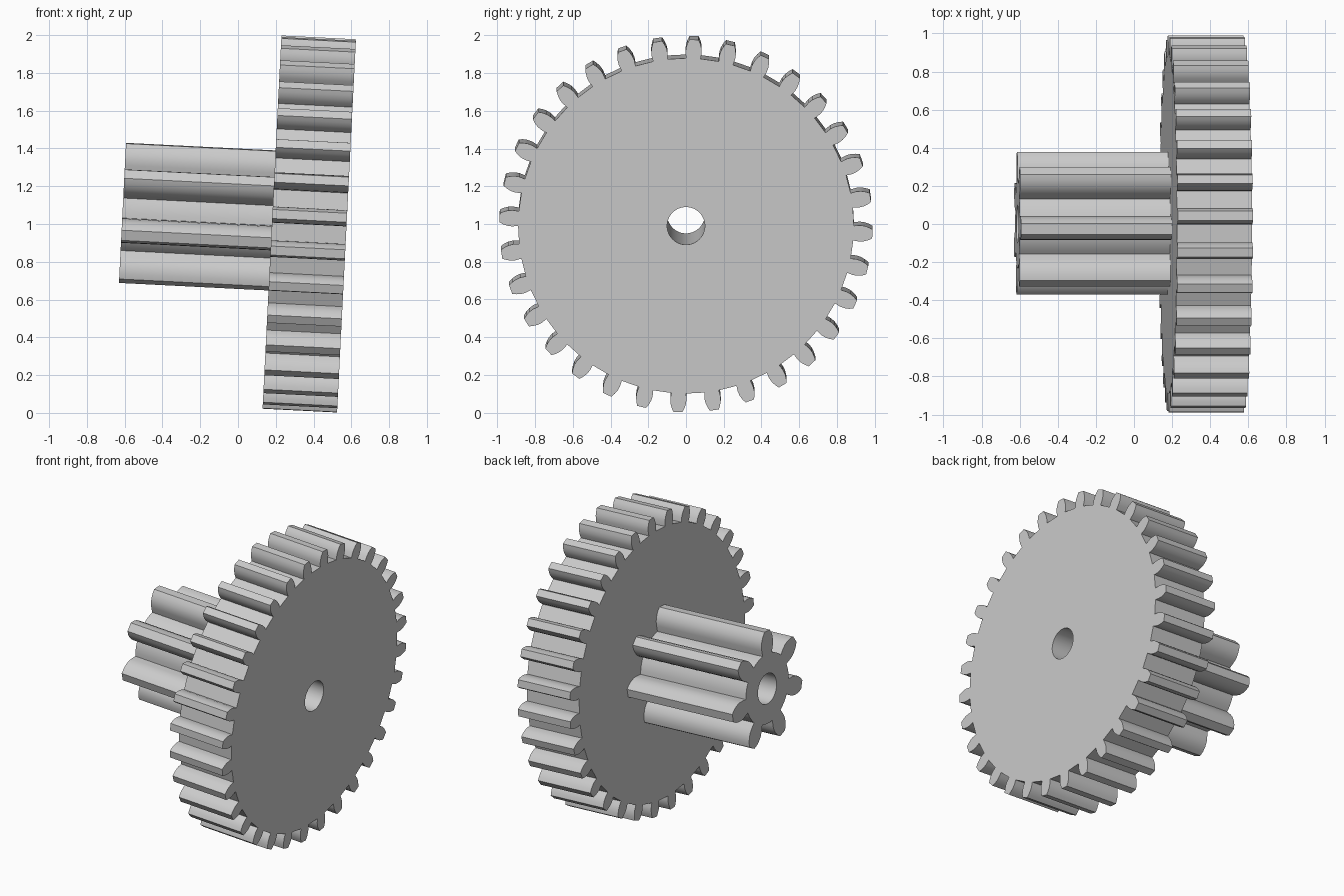
import bpy, bmesh
from math import sin, cos, tau, radians, atan2, hypot

default = bpy.data.objects.get("Cube")
if default:
    bpy.data.objects.remove(default, do_unlink=True)

grey = bpy.data.materials.new("light_grey")
grey.use_nodes = True
colour = (0.6, 0.6, 0.6, 1)
grey.diffuse_color = colour
grey.node_tree.nodes["Principled BSDF"].inputs["Base Color"].default_value = colour

BORE = 0.1
TILT = radians(2.9)
MOUNT = (0.18, 0, 1.01)   # centre of the joint between wheel and pinion


def make_gear(name, teeth, root, flank, phase, start, end, steps):
    """flank: (radius, half width) pairs from the tooth base to its tip."""
    bm = bmesh.new()

    def point(r, a):
        return bm.verts.new((start, r * sin(a), r * cos(a)))

    pitch = tau / teeth
    half = atan2(flank[0][1], root)

    # Angles around the rim: each tooth base, then the gap after it
    angles = []
    for t in range(teeth):
        centre = radians(phase) + t * pitch
        angles += [centre - half + 2 * half * s / steps for s in range(steps)]
        angles += [centre + half + (pitch - 2 * half) * s / steps for s in range(steps)]
    rim = [point(root, a) for a in angles]
    bore = [point(BORE, a) for a in angles]
    count = len(rim)

    # Disc around the bore
    for i in range(count):
        j = (i + 1) % count
        bm.faces.new((bore[i], bore[j], rim[j], rim[i]))

    # Teeth
    for t in range(teeth):
        centre = radians(phase) + t * pitch
        base = rim[2 * steps * t: 2 * steps * t + steps + 1]
        right = [point(hypot(r, w), centre + atan2(w, r)) for r, w in flank[1:]]
        left = [point(hypot(r, w), centre - atan2(w, r)) for r, w in flank[1:]]
        bm.faces.new(base + right + left[::-1])

    # Thickness
    solid = bmesh.ops.extrude_face_region(bm, geom=bm.faces[:], use_keep_orig=True)
    moved = [g for g in solid["geom"] if isinstance(g, bmesh.types.BMVert)]
    bmesh.ops.translate(bm, verts=moved, vec=(end - start, 0, 0))
    bmesh.ops.recalc_face_normals(bm, faces=bm.faces[:])

    mesh = bpy.data.meshes.new(name)
    bm.to_mesh(mesh)
    bm.free()
    mesh.materials.append(grey)
    obj = bpy.data.objects.new(name, mesh)
    bpy.context.collection.objects.link(obj)
    obj.location = MOUNT
    obj.rotation_euler.y = TILT
    bpy.ops.object.select_all(action="DESELECT")
    obj.select_set(True)
    bpy.context.view_layer.objects.active = obj
    bpy.ops.object.shade_smooth_by_angle(angle=radians(32))
    return obj


# Large toothed wheel
make_gear("large_wheel", 32, 0.89,
          [(0.89, 0.039), (0.92, 0.043), (0.945, 0.041), (0.968, 0.034), (0.989, 0.024)],
          2.5, 0, 0.395, 1)

# Small pinion on the same axle
make_gear("small_pinion", 7, 0.23,
          [(0.23, 0.05), (0.265, 0.059), (0.295, 0.063), (0.325, 0.058),
           (0.355, 0.046), (0.379, 0.028)],
          -4, -0.793, 0, 4)
